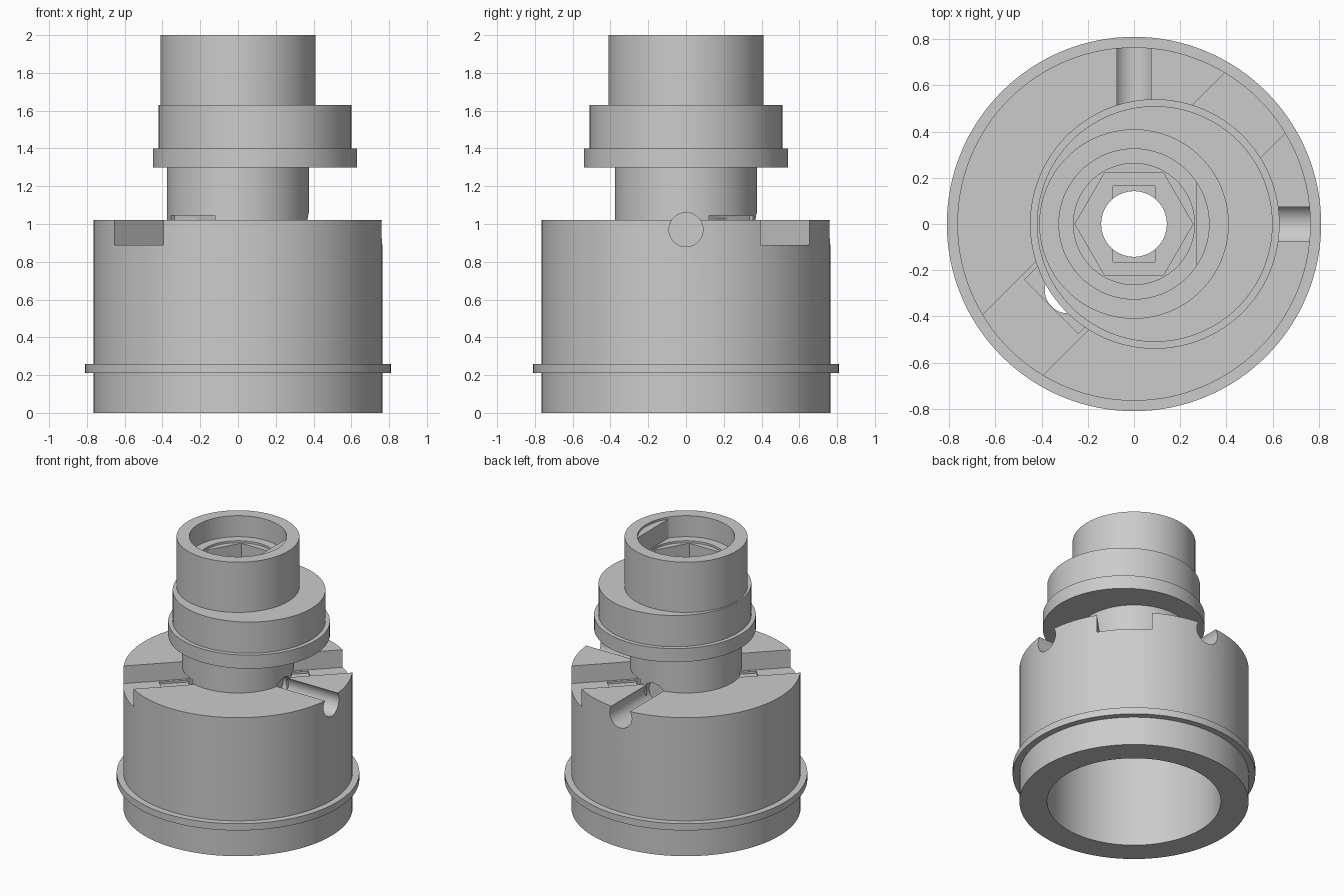
import bpy, bmesh, math
from mathutils import Matrix

if "Cube" in bpy.data.objects:
    bpy.data.objects.remove(bpy.data.objects["Cube"], do_unlink=True)

metal = bpy.data.materials.new("grey metal")
metal.use_nodes = True
GREY = (0.6, 0.6, 0.6, 1)
metal.diffuse_color = GREY
metal.node_tree.nodes["Principled BSDF"].inputs["Base Color"].default_value = GREY

SEG = 128


def make_object(name, bm, matrix=None):
    bmesh.ops.recalc_face_normals(bm, faces=bm.faces)
    if matrix:
        bm.transform(matrix)
    mesh = bpy.data.meshes.new(name)
    bm.to_mesh(mesh)
    bm.free()
    mesh.materials.append(metal)
    obj = bpy.data.objects.new(name, mesh)
    bpy.context.collection.objects.link(obj)
    return obj


def circle(r, n=SEG):
    return [(r * math.cos(2 * math.pi * i / n), r * math.sin(2 * math.pi * i / n)) for i in range(n)]


def rect(x0, x1, half):
    return [(x0, -half), (x1, -half), (x1, half), (x0, half)]


def prism(name, outline, z0, z1, matrix=None):
    """Closed outline extruded from z0 to z1."""
    bm = bmesh.new()
    low = [bm.verts.new((x, y, z0)) for x, y in outline]
    high = [bm.verts.new((x, y, z1)) for x, y in outline]
    bm.faces.new(low)
    bm.faces.new(high)
    for i in range(len(low)):
        j = (i + 1) % len(low)
        bm.faces.new((low[i], low[j], high[j], high[i]))
    return make_object(name, bm, matrix)


def turned(name, steps, matrix=None):
    """Solid turned from (radius, height) points."""
    bm = bmesh.new()
    rings = [[bm.verts.new((x, y, z)) for x, y in circle(r)] for r, z in steps]
    for a, b in zip(rings, rings[1:]):
        for i in range(SEG):
            j = (i + 1) % SEG
            bm.faces.new((a[i], a[j], b[j], b[i]))
    bm.faces.new(rings[0])
    bm.faces.new(rings[-1])
    return make_object(name, bm, matrix)


def cut(target, cutter):
    mod = target.modifiers.new("cut", "BOOLEAN")
    mod.operation = "DIFFERENCE"
    mod.solver = "EXACT"
    mod.object = cutter
    bpy.context.view_layer.objects.active = target
    bpy.ops.object.modifier_apply(modifier=mod.name)
    bpy.data.objects.remove(cutter, do_unlink=True)


# Base with locating ring, neck and top sleeve
body = turned("body_and_sleeve", [
    (0.765, 0), (0.765, 0.21), (0.81, 0.21), (0.81, 0.26), (0.765, 0.26), (0.765, 1.02),
    (0.375, 1.02), (0.375, 1.63), (0.41, 1.63), (0.41, 2.0)])

# Off-centre collar around the neck
collar = turned("eccentric_collar", [(0.54, 1.3), (0.54, 1.4), (0.51, 1.4), (0.51, 1.63)],
                Matrix.Translation((0.09, 0, 0)))
cut(collar, prism("collar_bore", circle(0.375), 1.2, 1.7))

# Underside cavity and centre hole
cut(body, prism("cavity", circle(0.58), -0.1, 0.75))
cut(body, prism("centre_hole", circle(0.142), 0.6, 1.6))

# Stepped socket in the sleeve: flat-sided bore, recess, hexagon, key slot
cut(body, prism("rim_bore", circle(0.325), 1.985, 2.1))
cut(body, prism("flat_sided_bore", [(min(x, 0.27), y) for x, y in circle(0.325)], 1.845, 2.05))
cut(body, prism("recess", circle(0.262), 1.83, 1.9))
cut(body, prism("hexagon_socket", circle(0.255, 6), 1.55, 1.87))
cut(body, prism("key_slot", rect(-0.09, 0.09, 0.165), 1.4, 1.6))

# Diagonal slots, each with an undercut pocket and a drain hole
for degrees in (45, 225):
    turn = Matrix.Rotation(math.radians(degrees), 4, "Z")
    cut(body, prism("slot", rect(0.3, 1.0, 0.184), 0.89, 1.02, turn))
    cut(body, prism("pocket", rect(0.31, 0.505, 0.165), 0.875, 1.045, turn))
    cut(body, prism("drain", circle(0.1, 48), 0.6, 1.035, turn @ Matrix.Translation((0.405, 0, 0))))

# Round radial grooves towards the left and the back
for degrees in (0, 90):
    place = (Matrix.Rotation(math.radians(degrees), 4, "Z") @ Matrix.Translation((0, 0, 0.97))
             @ Matrix.Rotation(math.pi / 2, 4, "Y"))
    cut(body, prism("groove", circle(0.09, 48), 0.3, 1.0, place))

# Smooth walls with sharp edges
for obj in (body, collar):
    bpy.ops.object.select_all(action="DESELECT")
    obj.select_set(True)
    bpy.context.view_layer.objects.active = obj
    bpy.ops.object.shade_smooth_by_angle(angle=math.radians(30))
